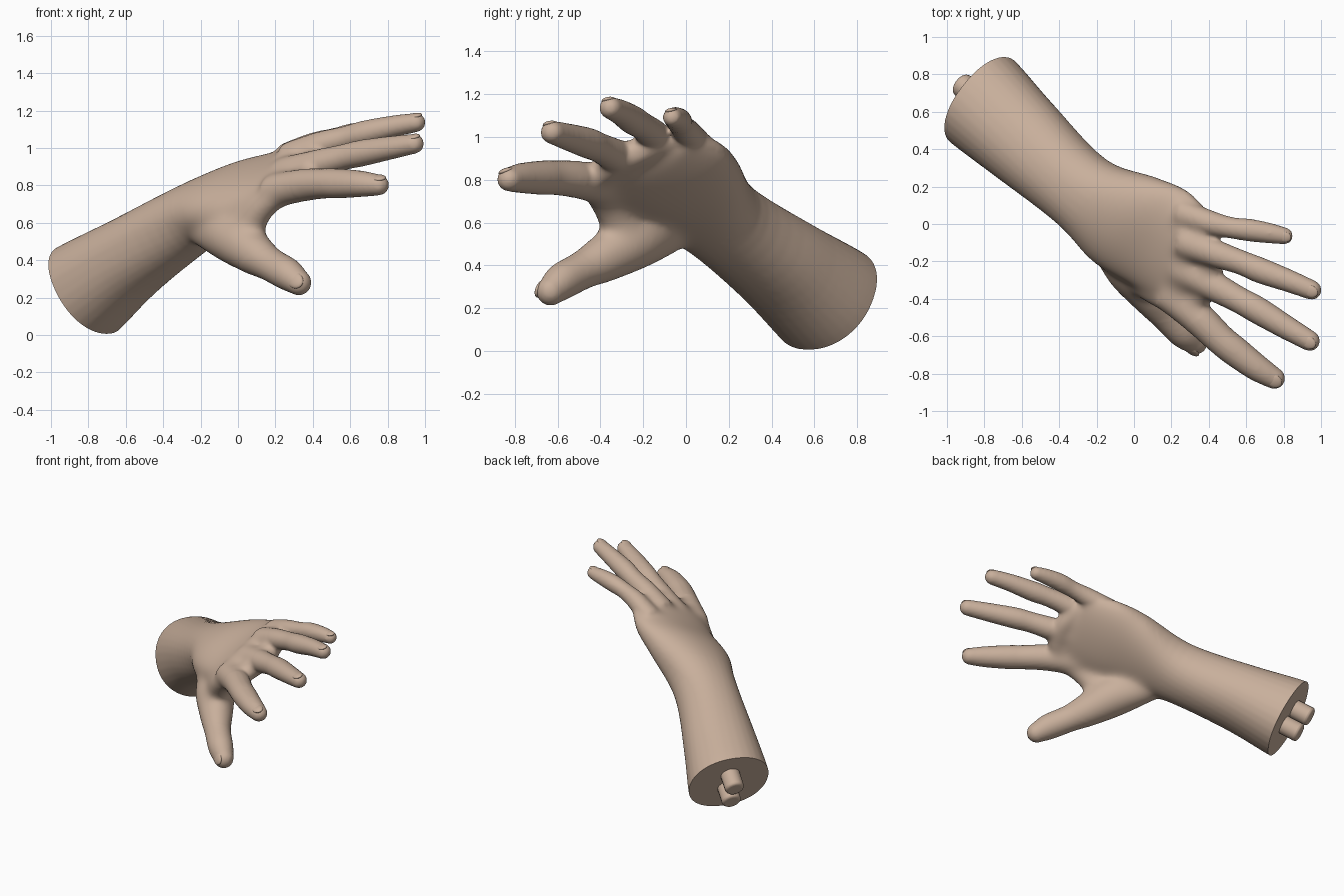
import bpy, bmesh, math
from mathutils import Vector as V, Matrix

if "Cube" in bpy.data.objects:
    bpy.data.objects.remove(bpy.data.objects["Cube"])

SIDES = 32
body = bmesh.new()


def catmull(seq, steps=6):
    """Smoothly interpolate a list of equal-length tuples of vectors."""
    out = []
    for i in range(len(seq) - 1):
        p0, p1, p2, p3 = (seq[max(0, min(len(seq) - 1, i + k))] for k in (-1, 0, 1, 2))
        for s in range(steps):
            t = s / steps
            out.append([0.5 * (2 * b + (c - a) * t + (2 * a - 5 * b + 4 * c - d) * t * t
                               + (3 * b - a - 3 * c + d) * t ** 3)
                        for a, b, c, d in zip(p0, p1, p2, p3)])
    return out + [list(seq[-1])]


def loft(rings, power=1.0):
    """Skin rings given as (centre, side half-axis, up half-axis)."""
    loops = []
    for c, a, b in rings:
        loop = []
        for k in range(SIDES):
            w = 2 * math.pi * k / SIDES
            x = math.copysign(abs(math.cos(w)) ** power, math.cos(w))
            y = math.copysign(abs(math.sin(w)) ** power, math.sin(w))
            loop.append(body.verts.new(c + a * x + b * y))
        loops.append(loop)
    for p, q in zip(loops, loops[1:]):
        for k in range(SIDES):
            j = (k + 1) % SIDES
            body.faces.new((p[k], p[j], q[j], q[k]))
    body.faces.new(loops[0][::-1])
    body.faces.new(loops[-1])


def tangents(pts):
    n = len(pts)
    return [(pts[min(i + 1, n - 1)] - pts[max(i - 1, 0)]).normalized() for i in range(n)]


def digit(points, hint, flat=0.97, grow=1.0):
    """Round tube through (x, y, z, radius) points with a domed tip."""
    pts = [V(p[:3]) for p in points]
    rings = []
    for (x, y, z, r), p, t in zip(points, pts, tangents(pts)):
        side = t.cross(V(hint)).normalized()
        rings.append((p, side * r * grow, side.cross(t) * r * flat * grow))
    rings = catmull(rings)
    c, a, b = rings[-1]
    t = (pts[-1] - pts[-2]).normalized()
    for k in range(1, 6):
        w = k * math.pi / 2 / 5.4
        rings.append((c + t * a.length * math.sin(w), a * math.cos(w), b * math.cos(w)))
    loft(rings)


# forearm, wrist and palm: thumb-side point, little-finger-side point, half thickness
arm = [((-1.09, .53, .16), (-.75, .97, .16), .28),
       ((-.975, .43, .245), (-.635, .87, .245), .272),
       ((-.715, .235, .40), (-.445, .65, .415), .225),
       ((-.37, -.02, .555), (-.17, .35, .665), .19),
       ((-.20, -.21, .605), (.10, .25, .86), .158),
       ((.03, -.35, .67), (.27, .18, .945), .12),
       ((.20, -.46, .755), (.38, .075, 1.0), .092),
       ((.29, -.49, .785), (.42, .045, 1.015), .06)]
mids = [(V(l) + V(r)) / 2 for l, r, h in arm]
sections = []
for (l, r, h), c, t in zip(arm, mids, tangents(mids)):
    half = (V(r) - V(l)) / 2
    sections.append((c, half, half.cross(t).normalized() * h))
loft(catmull(sections), 0.93)

# digits
up = (-.4, -.1, .9)
thumb_up = (-.2, -1, .1)
fingers = {
    "little": ([(.24, .06, .945, .075), (.41, .005, 1.02, .062), (.52, -.02, 1.052, .054),
                (.62, -.033, 1.075, .057), (.73, -.05, 1.088, .051), (.805, -.064, 1.092, .043)], up),
    "ring": ([(.25, -.09, .94, .085), (.44, -.16, 1.015, .07), (.57, -.205, 1.052, .062),
              (.68, -.25, 1.08, .065), (.83, -.305, 1.115, .057), (.95, -.353, 1.136, .05)], up),
    "middle": ([(.23, -.23, .86, .09), (.43, -.335, .915, .075), (.56, -.405, .95, .067),
                (.66, -.46, .972, .069), (.81, -.55, 1.0, .061), (.94, -.625, 1.022, .052)], up),
    "index": ([(.17, -.36, .765, .095), (.34, -.50, .80, .085), (.46, -.615, .81, .078),
               (.54, -.68, .81, .077), (.66, -.77, .808, .068), (.75, -.825, .802, .055)], up),
    "thumb": ([(-.23, .0, .575, .07), (-.13, -.11, .55, .105), (-.02, -.24, .515, .13),
               (.09, -.38, .435, .108), (.17, -.48, .38, .086), (.265, -.58, .325, .082),
               (.325, -.632, .28, .065)], thumb_up)}
for path, hint in fingers.values():
    digit(path, hint, grow=1.06)

# web between thumb and index, outer heel of the palm, web across the finger roots
digit([(-.02, -.22, .56, .10), (.06, -.31, .60, .09), (.13, -.37, .69, .08), (.22, -.42, .76, .07)], thumb_up)
digit([(-.18, .12, .67, .05), (-.05, .13, .72, .095), (.06, .12, .78, .105), (.17, .09, .86, .095),
       (.28, .05, .93, .06)], up)
digit([(.25, -.44, .77, .07), (.36, -.37, .85, .07), (.405, -.24, .92, .072),
       (.38, -.09, .98, .065), (.33, .03, .985, .055)], up)

bmesh.ops.recalc_face_normals(body, faces=body.faces)
raw = bpy.data.meshes.new("hand_parts")
body.to_mesh(raw)
hand = bpy.data.objects.new("hand_and_forearm", raw)
bpy.context.collection.objects.link(hand)

# fuse all parts into one skin
m = hand.modifiers.new("fuse", 'REMESH')
m.mode = 'VOXEL'
m.voxel_size = 0.012
s = hand.modifiers.new("soften", 'SMOOTH')
s.factor = 0.5
s.iterations = 6
skin = bpy.data.meshes.new_from_object(hand.evaluated_get(bpy.context.evaluated_depsgraph_get()))
hand.modifiers.clear()

bm = bmesh.new()
bm.from_mesh(skin)
# blend the palm area, more strongly toward its middle
for reach in (.30, .33, .36, .39, .42, .45):
    zone = [v for v in bm.verts if (v.co - V((.08, -.17, .73))).length < reach]
    for i in range(7):
        bmesh.ops.smooth_vert(bm, verts=zone, factor=0.5, use_axis_x=True, use_axis_y=True, use_axis_z=True)

# clean flat cut across the forearm
cut = V((-.815, .65, .245))
axis = V((.69, -.53, .50)).normalized()
res = bmesh.ops.bisect_plane(bm, geom=bm.verts[:] + bm.edges[:] + bm.faces[:], plane_co=cut,
                             plane_no=-axis, clear_outer=True)
rim = [e for e in res["geom_cut"] if isinstance(e, bmesh.types.BMEdge)]
bmesh.ops.holes_fill(bm, edges=rim, sides=0)
bm.to_mesh(skin)
hand.data = skin

tan = bpy.data.materials.new("skin")
tan.diffuse_color = (.58, .43, .33, 1)
tan.use_nodes = True
tan.node_tree.nodes["Principled BSDF"].inputs["Base Color"].default_value = tan.diffuse_color


def finish(ob, angle):
    ob.data.materials.clear()
    ob.data.materials.append(tan)
    bpy.ops.object.select_all(action='DESELECT')
    ob.select_set(True)
    bpy.context.view_layer.objects.active = ob
    bpy.ops.object.shade_smooth_by_angle(angle=math.radians(angle))


finish(hand, 50)

# fingernails: thin shells sunk into the back of each tip
for name, (path, hint) in fingers.items():
    p, q, r = V(path[-1][:3]), V(path[-2][:3]), path[-1][3]
    t = (p - q).normalized()
    side = t.cross(V(hint)).normalized()
    n = side.cross(t)
    frame = Matrix((t * r * .85, side * r * .66, n * r * .28)).transposed().to_4x4()
    frame.translation = p + n * r * .73 + t * r * .05
    nail = bmesh.new()
    bmesh.ops.create_uvsphere(nail, u_segments=20, v_segments=12, radius=1, matrix=frame)
    bmesh.ops.recalc_face_normals(nail, faces=nail.faces)
    me = bpy.data.meshes.new(name + "_nail")
    nail.to_mesh(me)
    ob = bpy.data.objects.new(name + "_nail", me)
    bpy.context.collection.objects.link(ob)
    finish(ob, 60)

# two bone stubs sticking out of the cut
lateral = axis.cross(V((0, 0, 1))).normalized()
rise = lateral.cross(axis)
for name, off in (("upper_bone", .072), ("lower_bone", -.072)):
    bpy.ops.mesh.primitive_cylinder_add(vertices=16, radius=.066, depth=.22,
                                        location=cut + rise * off + V((-.01, .02, 0)))
    ob = bpy.context.object
    ob.name = name
    ob.rotation_euler = axis.to_track_quat('Z', 'Y').to_euler()
    b = ob.modifiers.new("round", 'BEVEL')
    b.width = .018
    b.segments = 3
    finish(ob, 40)
